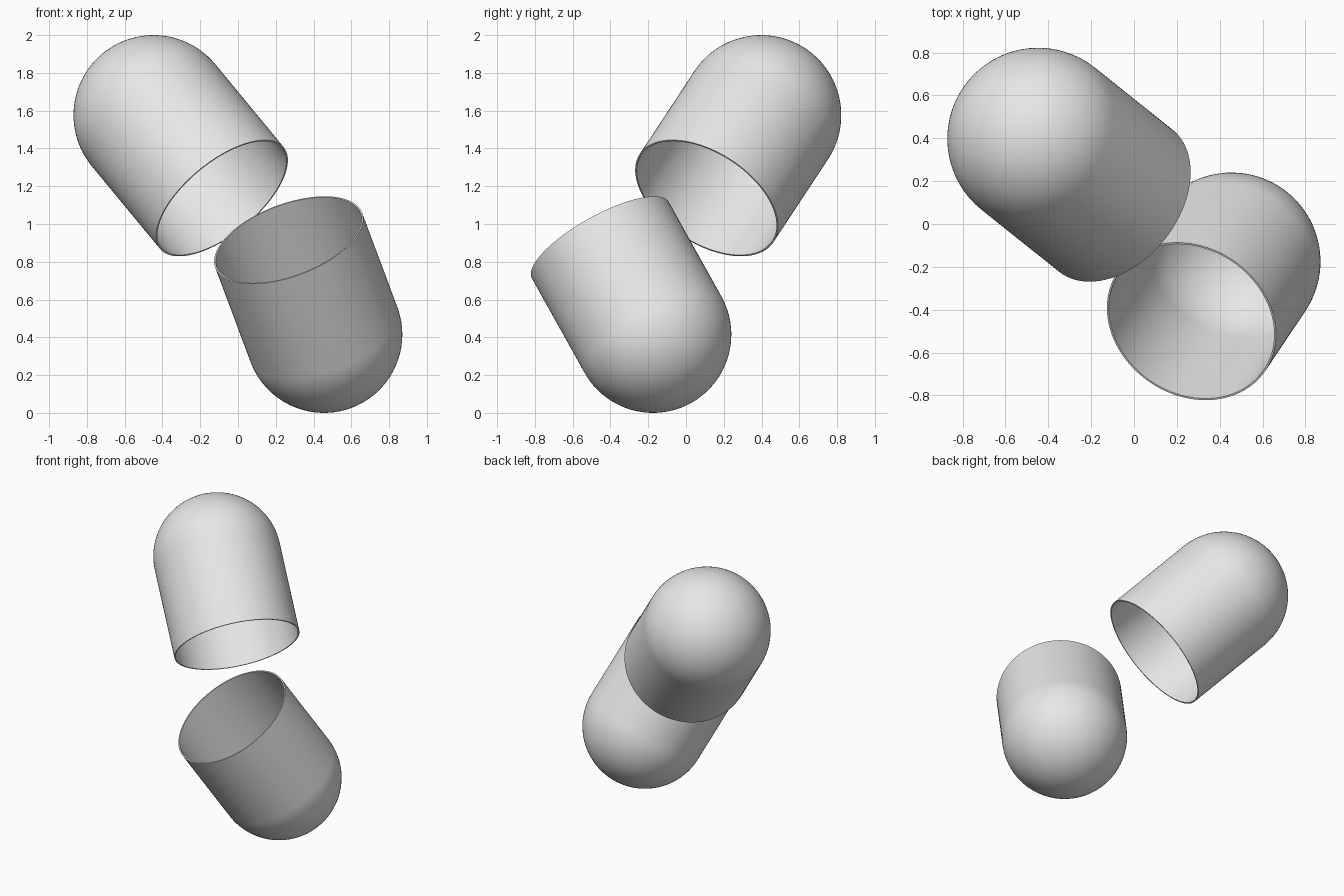
import bpy, bmesh, math
from mathutils import Vector

if "Cube" in bpy.data.objects:
    bpy.data.objects.remove(bpy.data.objects["Cube"])

SEGMENTS, DOME_STEPS, WALL = 96, 24, 0.009

shell = bpy.data.materials.new("light grey shell")
shell.diffuse_color = (0.8, 0.8, 0.8, 1)
shell.use_nodes = True
shell.node_tree.nodes["Principled BSDF"].inputs["Base Color"].default_value = shell.diffuse_color


def half_capsule(name, dome_centre, rim_centre, radius):
    """Thin hollow tube, closed by a hemisphere at one end and open at the other."""
    dome_centre, rim_centre = Vector(dome_centre), Vector(rim_centre)
    axis = dome_centre - rim_centre
    length = axis.length

    def wall(r):
        arc = [(r * math.cos(a), r * math.sin(a))
               for a in (math.pi / 2 * i / DOME_STEPS for i in range(DOME_STEPS + 1))]
        return [(r, -length)] + arc

    # Outer wall from pole to rim, then inner wall from rim to pole
    profile = wall(radius)[::-1] + wall(radius - WALL)
    bm = bmesh.new()
    verts = [bm.verts.new((r, 0, z)) for r, z in profile]
    edges = [bm.edges.new(pair) for pair in zip(verts, verts[1:])]
    bmesh.ops.spin(bm, geom=verts + edges, cent=(0, 0, 0), axis=(0, 0, 1),
                   angle=math.tau, steps=SEGMENTS)
    bmesh.ops.remove_doubles(bm, verts=bm.verts[:], dist=0.0001)
    bmesh.ops.recalc_face_normals(bm, faces=bm.faces[:])
    mesh = bpy.data.meshes.new(name)
    bm.to_mesh(mesh)
    bm.free()
    mesh.materials.append(shell)

    obj = bpy.data.objects.new(name, mesh)
    bpy.context.collection.objects.link(obj)
    obj.location = dome_centre
    obj.rotation_euler = axis.to_track_quat('Z', 'Y').to_euler()
    bpy.ops.object.select_all(action='DESELECT')
    obj.select_set(True)
    bpy.context.view_layer.objects.active = obj
    bpy.ops.object.shade_smooth_by_angle(angle=math.radians(30))
    return obj


# Wider cap above, slightly narrower body below
half_capsule("upper_cap", (-0.447, 0.398, 1.576), (-0.085, 0.109, 1.137), 0.424)
half_capsule("lower_body", (0.455, -0.175, 0.415), (0.268, -0.454, 0.915), 0.415)
